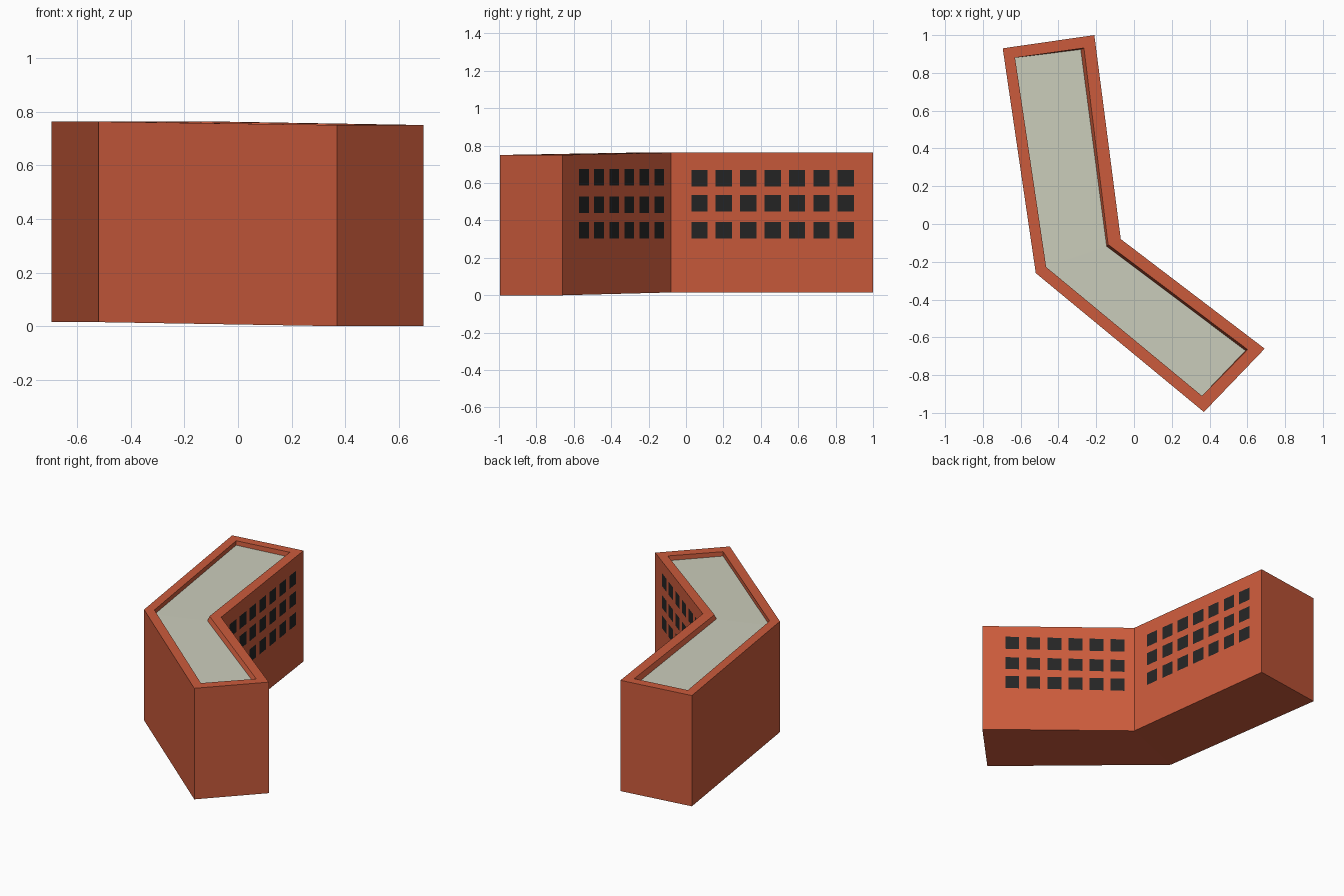
import bpy
from mathutils import Vector

if "Cube" in bpy.data.objects:
    bpy.data.objects.remove(bpy.data.objects["Cube"])


def material(name, color):
    mat = bpy.data.materials.new(name)
    mat.diffuse_color = (*color, 1)
    mat.use_nodes = True
    mat.node_tree.nodes["Principled BSDF"].inputs["Base Color"].default_value = mat.diffuse_color
    return mat


def add_mesh(name, verts, faces, mat):
    mesh = bpy.data.meshes.new(name)
    mesh.from_pydata(verts, [], faces)
    mesh.materials.append(mat)
    obj = bpy.data.objects.new(name, mesh)
    bpy.context.collection.objects.link(obj)
    return obj


brick = material("brick", (0.60, 0.105, 0.045))
gravel = material("roof_grey", (0.60, 0.61, 0.50))
glass = material("dark_glass", (0.018, 0.018, 0.018))

# Bent footprint, counter-clockwise; the short wing's end sits slightly lower
outer = [(-0.695, 0.93), (-0.52, -0.26), (0.37, -0.995),
         (0.692, -0.66), (-0.07, -0.08), (-0.21, 1.0)]
inner = [(-0.63, 0.88), (-0.465, -0.228), (0.36, -0.91),
         (0.602, -0.665), (-0.137, -0.108), (-0.265, 0.932)]
floor = [(-0.63, 0.88), (-0.465, -0.228), (0.36, -0.91),
         (0.59, -0.67), (-0.145, -0.118), (-0.282, 0.924)]
base = [0.015, 0.015, 0.0, 0.0, 0.015, 0.015]
top = [0.763, 0.763, 0.75, 0.75, 0.763, 0.763]


def ring(points, heights, drop=0.0):
    return [(x, y, z - drop) for (x, y), z in zip(points, heights)]


# Walls with parapet: base ring, top ring, inner rim ring, roof-level ring
n = len(outer)
roof_ring = ring(floor, top, 0.03)
rings = ring(outer, base) + ring(outer, top) + ring(inner, top) + roof_ring
faces = [(r * n + i, r * n + (i + 1) % n, (r + 1) * n + (i + 1) % n, (r + 1) * n + i)
         for r in range(3) for i in range(n)]
# Underside, split at the bend
faces += [(0, 5, 4, 1), (1, 4, 3, 2)]
add_mesh("brick_walls", rings, faces, brick)

# Sunken roof
add_mesh("flat_roof", roof_ring, [(0, 1, 4, 5), (1, 2, 3, 4)], gravel)


def window_grid(name, start, end, first, pitch, width, columns, rows):
    """Flat panes laid on the wall from start to end; distances are along y."""
    a, b = Vector((*start, 0)), Vector((*end, 0))
    d = (b - a) / abs(b.y - a.y)
    out = d.cross(Vector((0, 0, 1))).normalized() * 0.002
    if out.x < 0:
        out = -out
    verts, quads = [], []
    for low, high in rows:
        for c in range(columns):
            p = a + d * (first + c * pitch) + out
            q = p + d * width
            k = len(verts)
            verts += [(p.x, p.y, low), (q.x, q.y, low), (q.x, q.y, high), (p.x, p.y, high)]
            quad = (k, k + 1, k + 2, k + 3)
            normal = d.cross(Vector((0, 0, 1)))
            quads.append(quad if normal.dot(out) > 0 else quad[::-1])
    add_mesh(name, verts, quads, glass)


# Windows on the two walls facing the inside of the bend
window_grid("long_wing_windows", outer[4], outer[5], 0.108, 0.1305, 0.087, 7,
            [(0.304, 0.392), (0.447, 0.535), (0.582, 0.67)])
window_grid("short_wing_windows", outer[4], outer[3], 0.038, 0.0803, 0.053, 6,
            [(0.303, 0.391), (0.441, 0.527), (0.588, 0.676)])
